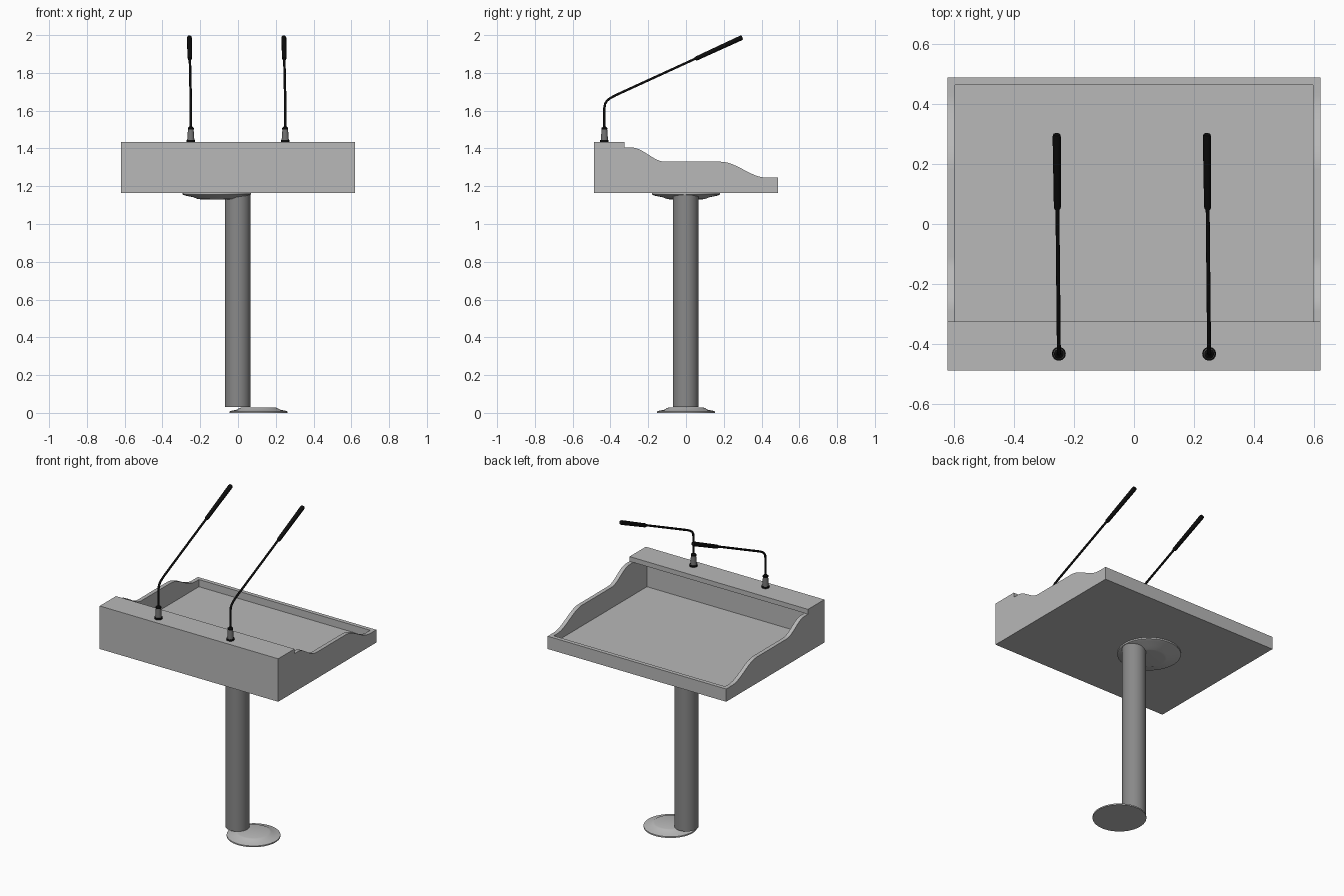
import bpy, bmesh, math
from mathutils import Vector

if "Cube" in bpy.data.objects:
    bpy.data.objects.remove(bpy.data.objects["Cube"], do_unlink=True)


def material(name, value):
    m = bpy.data.materials.new(name)
    m.use_nodes = True
    colour = (value, value, value, 1)
    m.diffuse_color = colour
    m.node_tree.nodes["Principled BSDF"].inputs["Base Color"].default_value = colour
    return m


DESK = material("light grey", 0.48)
POST = material("mid grey", 0.25)
SOCKET = material("dark grey", 0.17)
BLACK = material("black", 0.004)


def finish(name, bm, mat, smooth=False):
    bmesh.ops.recalc_face_normals(bm, faces=bm.faces)
    mesh = bpy.data.meshes.new(name)
    bm.to_mesh(mesh)
    bm.free()
    mesh.materials.append(mat)
    ob = bpy.data.objects.new(name, mesh)
    bpy.context.collection.objects.link(ob)
    if smooth:
        bpy.ops.object.select_all(action='DESELECT')
        ob.select_set(True)
        bpy.context.view_layer.objects.active = ob
        bpy.ops.object.shade_smooth_by_angle(angle=math.radians(35))
    return ob


def box(name, lo, hi, mat):
    bm = bmesh.new()
    bmesh.ops.create_cube(bm, size=1)
    for v in bm.verts:
        v.co = Vector([(a + b) / 2 + c * (b - a) for a, b, c in zip(lo, hi, v.co)])
    return finish(name, bm, mat)


def lathe(name, profile, centre, mat, sides=48):
    """Revolve (radius, z) points about a vertical axis and cap both ends."""
    bm = bmesh.new()
    rings = []
    for r, z in profile:
        rings.append([bm.verts.new((centre[0] + r * math.cos(i * math.tau / sides),
                                    centre[1] + r * math.sin(i * math.tau / sides), z))
                      for i in range(sides)])
    for a, b in zip(rings, rings[1:]):
        for i in range(sides):
            j = (i + 1) % sides
            bm.faces.new((a[i], a[j], b[j], b[i]))
    bm.faces.new(rings[0])
    bm.faces.new(rings[-1])
    return finish(name, bm, mat, True)


def tube(name, points, radius, mat):
    """Sweep a round section along a path of (point, radius factor)."""
    curve = bpy.data.curves.new(name, 'CURVE')
    curve.dimensions = '3D'
    curve.bevel_depth = radius
    curve.bevel_resolution = 3
    curve.use_fill_caps = True
    spline = curve.splines.new('POLY')
    spline.points.add(len(points) - 1)
    for p, (co, factor) in zip(spline.points, points):
        p.co = (*co, 1)
        p.radius = factor
    spline.use_smooth = True
    curve.materials.append(mat)
    ob = bpy.data.objects.new(name, curve)
    bpy.context.collection.objects.link(ob)
    return ob


def s_curve(y0, z0, y1, z1, steps=12):
    return [(y0 + (y1 - y0) * i / steps,
             z0 + (z1 - z0) * (1 - math.cos(math.pi * i / steps)) / 2)
            for i in range(steps + 1)]


# Desk tray
W, FRONT, BACK, BOTTOM, T = 0.62, -0.487, 0.487, 1.165, 0.025
IN = W - T
box("tray_floor", (-IN, FRONT + T, BOTTOM), (IN, BACK - T, 1.2), DESK)
box("front_panel", (-IN, FRONT, BOTTOM), (IN, FRONT + T, 1.405), DESK)
box("back_lip", (-IN, BACK - T, BOTTOM), (IN, BACK, 1.245), DESK)
box("microphone_ledge", (-W, FRONT, 1.405), (W, -0.325, 1.435), DESK)

# Side panels with a wavy top edge
outline = [(FRONT, BOTTOM), (FRONT, 1.405)]
outline += s_curve(-0.29, 1.405, -0.11, 1.33) + s_curve(0.18, 1.33, 0.43, 1.245)
outline += [(BACK, 1.245), (BACK, BOTTOM)]
for side, x in (("left", IN), ("right", -W)):
    bm = bmesh.new()
    face = bm.faces.new([bm.verts.new((x, y, z)) for y, z in outline])
    new = bmesh.ops.extrude_face_region(bm, geom=[face])["geom"]
    bmesh.ops.translate(bm, vec=(T, 0, 0),
                        verts=[v for v in new if isinstance(v, bmesh.types.BMVert)])
    finish(side + "_side_panel", bm, DESK, True)

# Post and its two offset flanges
lathe("post", [(0.068, 0.03), (0.068, BOTTOM)], (-0.002, -0.002), POST)
lathe("base_flange", [(0.153, 0), (0.153, 0.008), (0.14, 0.012), (0.115, 0.017),
                      (0.1, 0.026), (0.09, 0.029)], (0.108, 0), DESK)
lathe("top_flange", [(0.09, 1.131), (0.1, 1.132), (0.125, 1.142), (0.165, 1.15),
                     (0.181, 1.156), (0.181, BOTTOM)], (-0.112, 0), DESK)

# Gooseneck microphones
for side, x in (("left", 0.25), ("right", -0.25)):
    at = (x, -0.432)
    lathe(side + "_socket_foot", [(0.023, 1.435), (0.023, 1.445)], at, BLACK, 24)
    lathe(side + "_socket", [(0.019, 1.445), (0.015, 1.5)], at, SOCKET, 24)
    lathe(side + "_socket_collar", [(0.016, 1.5), (0.016, 1.508), (0.008, 1.515)],
          at, BLACK, 24)
    neck = [(-0.432, 1.5), (-0.432, 1.615), (-0.428, 1.637), (-0.418, 1.653),
            (-0.4, 1.667), (-0.37, 1.683), (0.06, 1.88)]
    lean = lambda y: x - 0.007 * (y + 0.432) / 0.7
    tube(side + "_gooseneck", [((lean(y), y, z), 1) for y, z in neck], 0.0065, BLACK)
    a, b = Vector((lean(0.05), 0.05, 1.874)), Vector((lean(0.298), 0.298, 1.988))
    tube(side + "_microphone",
         [(a.lerp(b, t), r) for t, r in ((0, 0.8), (0.03, 0.95), (0.97, 1.1), (1, 0.95))],
         0.0125, BLACK)
